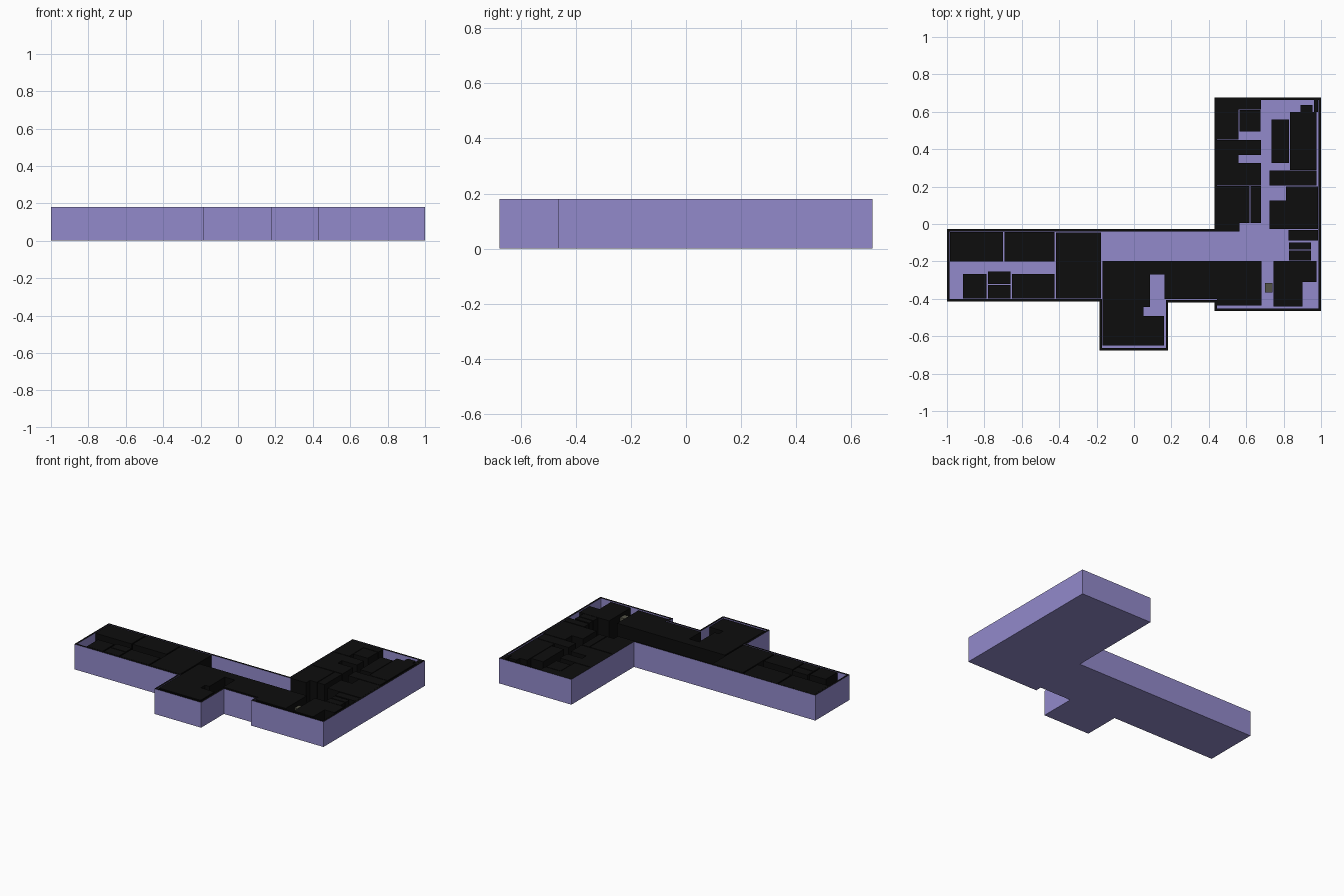
import bpy, bmesh

H = 0.18       # wall height
FLOOR = 0.004  # corridor floor level
RIM = 0.013    # outer wall thickness


def material(name, rgb):
    m = bpy.data.materials.new(name)
    m.diffuse_color = (*rgb, 1)
    return m


purple = material("purple", (0.29, 0.255, 0.60))
black = material("black", (0.004, 0.004, 0.004))
grey = material("olive_grey", (0.09, 0.09, 0.065))


def finish(name, bm, mats):
    me = bpy.data.meshes.new(name)
    bm.to_mesh(me)
    bm.free()
    for m in mats:
        me.materials.append(m)
    ob = bpy.data.objects.new(name, me)
    bpy.context.collection.objects.link(ob)
    return ob


def add_box(bm, x0, x1, y0, y1, z0, z1):
    vs = bmesh.ops.create_cube(bm, size=1)["verts"]
    for v in vs:
        v.co.x = x1 if v.co.x > 0 else x0
        v.co.y = y1 if v.co.y > 0 else y0
        v.co.z = z1 if v.co.z > 0 else z0


def blocks(name, rects, z0=FLOOR, z1=H - 0.001, mat=black):
    bm = bmesh.new()
    for r in rects:
        add_box(bm, *r, z0, z1)
    return finish(name, bm, [mat])


# Building shell: extruded outline, hollowed out leaving a thin black-topped wall
outline = [(-1, -0.415), (-0.185, -0.415), (-0.185, -0.677), (0.183, -0.677),
           (0.183, -0.42), (0.43, -0.42), (0.43, -0.465), (1, -0.465),
           (1, 0.677), (0.43, 0.677), (0.43, -0.028), (-1, -0.028)]
bm = bmesh.new()
base = bm.faces.new([bm.verts.new((x, y, 0)) for x, y in outline])
ext = bmesh.ops.extrude_face_region(bm, geom=[base], use_keep_orig=True)["geom"]
for v in ext:
    if isinstance(v, bmesh.types.BMVert):
        v.co.z = H
top = next(f for f in ext if isinstance(f, bmesh.types.BMFace))
bmesh.ops.recalc_face_normals(bm, faces=bm.faces)
rim = bmesh.ops.inset_region(bm, faces=[top], thickness=RIM, use_even_offset=True)["faces"]
for f in rim:
    f.material_index = 1
pit = bmesh.ops.extrude_discrete_faces(bm, faces=[top])["faces"][0]
for v in pit.verts:
    v.co.z = FLOOR
for f in bm.faces:
    if f not in rim:
        f.material_index = 0
bmesh.ops.recalc_face_normals(bm, faces=bm.faces)
finish("building_shell", bm, [purple, black])

# Filled rooms (x0, x1, y0, y1), with narrow gaps between them
blocks("west_rooms", [
    (-0.985, -0.70, -0.20, -0.043), (-0.692, -0.425, -0.20, -0.043),
    (-0.417, -0.177, -0.398, -0.045),
    (-0.915, -0.788, -0.398, -0.268), (-0.78, -0.66, -0.32, -0.253),
    (-0.78, -0.66, -0.398, -0.325), (-0.652, -0.425, -0.398, -0.268)])

blocks("middle_rooms", [
    (-0.168, 0.052, -0.65, -0.198), (0.052, 0.085, -0.445, -0.198),
    (0.052, 0.16, -0.65, -0.492), (0.085, 0.163, -0.27, -0.198),
    (0.163, 0.682, -0.40, -0.198), (0.443, 0.682, -0.437, -0.40)])

blocks("southeast_rooms", [
    (0.745, 0.90, -0.44, -0.198), (0.90, 0.977, -0.31, -0.198),
    (0.83, 0.945, -0.137, -0.098), (0.83, 0.945, -0.195, -0.143)])

blocks("north_rooms_left", [
    (0.443, 0.56, 0.453, 0.67), (0.56, 0.68, 0.613, 0.67),
    (0.563, 0.677, 0.495, 0.609), (0.443, 0.56, 0.207, 0.449),
    (0.56, 0.68, 0.37, 0.449), (0.56, 0.68, 0.207, 0.325),
    (0.443, 0.618, 0.005, 0.202), (0.623, 0.68, 0.005, 0.202),
    (0.443, 0.565, -0.04, 0.005)])

blocks("north_rooms_right", [
    (0.735, 0.829, 0.325, 0.56), (0.833, 0.977, 0.29, 0.60),
    (0.89, 0.955, 0.60, 0.637), (0.962, 0.985, 0.60, 0.67),
    (0.725, 0.977, 0.205, 0.286), (0.813, 0.985, 0.125, 0.201),
    (0.725, 0.985, -0.027, 0.125), (0.825, 0.985, -0.088, -0.033)])

# Small grey post in the south corridor
blocks("corridor_post", [(0.70, 0.74, -0.365, -0.315)], FLOOR, 0.16, grey)
